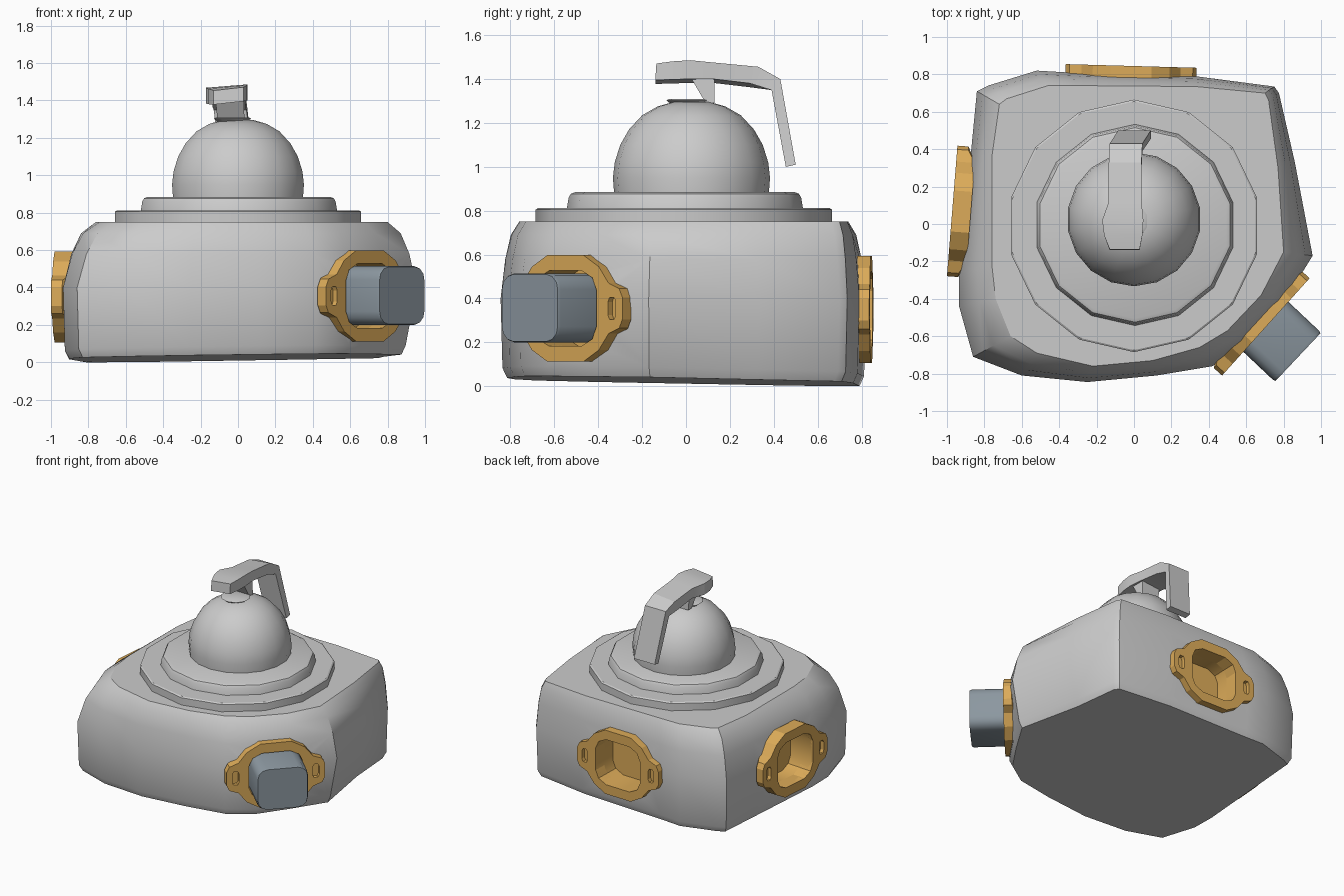
import bpy, bmesh, math
from mathutils import Vector

if "Cube" in bpy.data.objects:
    bpy.data.objects.remove(bpy.data.objects["Cube"])


def material(name, rgb):
    m = bpy.data.materials.new(name)
    m.diffuse_color = (*rgb, 1)
    m.use_nodes = True
    m.node_tree.nodes["Principled BSDF"].inputs["Base Color"].default_value = m.diffuse_color
    return m


STEEL = material("light_grey_metal", (0.60, 0.60, 0.60))
BRASS = material("brass", (0.72, 0.41, 0.10))
PIPE = material("blue_grey_pipe", (0.26, 0.31, 0.35))


def loft(name, rings, mat, angle=30, cap_start=True, cap_end=True, flip=False):
    """Skin a stack of equal-length rings into an object."""
    bm = bmesh.new()
    rows = [[bm.verts.new(p) for p in r] for r in rings]
    n = len(rows[0])
    for a, b in zip(rows, rows[1:]):
        for i in range(n):
            j = (i + 1) % n
            bm.faces.new((a[i], a[j], b[j], b[i]))
    if cap_start:
        bm.faces.new(rows[0][::-1])
    if cap_end:
        bm.faces.new(rows[-1])
    if cap_start and cap_end:
        bmesh.ops.recalc_face_normals(bm, faces=bm.faces)
    if flip:
        bmesh.ops.reverse_faces(bm, faces=bm.faces)
    me = bpy.data.meshes.new(name)
    bm.to_mesh(me)
    bm.free()
    me.materials.append(mat)
    ob = bpy.data.objects.new(name, me)
    bpy.context.collection.objects.link(ob)
    smooth(ob, angle)
    return ob


def smooth(ob, angle):
    bpy.ops.object.select_all(action='DESELECT')
    ob.select_set(True)
    bpy.context.view_layer.objects.active = ob
    bpy.ops.object.shade_smooth_by_angle(angle=math.radians(angle))


def cut(ob, cutters):
    """Subtract cutters from ob and bake the result."""
    for c in cutters:
        c.hide_render = True
        m = ob.modifiers.new("cut", 'BOOLEAN')
        m.operation, m.solver, m.object = 'DIFFERENCE', 'EXACT', c
    dg = bpy.context.evaluated_depsgraph_get()
    me = bpy.data.meshes.new_from_object(ob.evaluated_get(dg))
    ob.modifiers.clear()
    ob.data = me
    for c in cutters:
        bpy.data.objects.remove(c)


def turned(name, profile, center, sides, angle=30):
    """Lathe of (radius, z) rows about a vertical axis."""
    rings = [[(center[0] + r * math.sin(-2 * math.pi * i / sides),
               center[1] + r * math.cos(2 * math.pi * i / sides), z)
              for i in range(sides)] for r, z in profile]
    return loft(name, rings, STEEL, angle)


def mirror4(quarter):
    """Closed outline from its first-quadrant points (right to top)."""
    q = list(quarter)
    return (q + [(-u, v) for u, v in q[::-1]] + [(-u, -v) for u, v in q]
            + [(u, -v) for u, v in q[::-1]])


# ---- body: irregular rounded housing, lower outline blending to top outline
SIDE = [(-.84, .71), (-.78, .74), (-.52, .82), (-.35, .81), (.33, .79), (.75, .735),
        (.775, .70), (.86, .33), (.955, -.17), (.80, -.42), (.60, -.64), (.42, -.76),
        (.12, -.81), (-.25, -.845), (-.60, -.81), (-.86, -.71), (-.935, -.44),
        (-.935, -.25), (-.87, .40)]
TOP = [(-.72, .64), (-.68, .67), (-.46, .74), (-.30, .74), (.33, .735), (.70, .70),
       (.72, .66), (.77, .30), (.80, -.15), (.68, -.38), (.50, -.57), (.35, -.66),
       (.10, -.73), (-.22, -.76), (-.52, -.69), (-.66, -.60), (-.74, -.40),
       (-.76, -.22), (-.76, .36)]


def base_z(x, y):
    return 0.025 + 0.015 * x - 0.02 * y


def low_ring(s, dz):
    pts = [(x * s if x < 0.8 else (x - 0.05) * s, y * s) for x, y in SIDE]
    return [(x, y, max(0, base_z(x, y)) + dz) for x, y in pts]


def high_ring(t, z):
    return [Vector((*a, z)).lerp(Vector((*b, z)), t) for a, b in zip(SIDE, TOP)]


body = loft("body", [low_ring(0.965, 0), low_ring(0.99, 0.045), high_ring(0, 0.40),
                     high_ring(0.25, 0.58), high_ring(0.55, 0.69), high_ring(1, 0.75)], STEEL)

# ---- stepped collar rings and dome
turned("lower_collar", [(.675, .74), (.675, .805), (.665, .812)], (0, -.01), 14)
turned("upper_collar", [(.54, .80), (.53, .86), (.52, .877), (.50, .885)], (.005, -.005), 14)
turned("dome", [(.352, .87), (.358, .95), (.35, 1.02), (.325, 1.10), (.285, 1.17),
                (.225, 1.235), (.155, 1.275), (.085, 1.295)], (0, .025), 18, 40)
turned("dome_cap", [(.075, 1.28), (.105, 1.303), (.09, 1.31)], (-.03, .015), 10)

# ---- lever: sections of (y top, z top, y under, z under, x min, x max)
SECTIONS = [(-.135, 1.465, -.14, 1.39, -.13, .03), (-.06, 1.475, -.06, 1.392, -.16, .045),
            (.02, 1.48, .02, 1.395, -.17, .05), (.12, 1.47, .12, 1.395, -.135, .04),
            (.33, 1.45, .29, 1.375, -.135, .04), (.43, 1.40, .39, 1.35, -.13, .045),
            (.50, 1.01, .455, 1.00, -.085, .09)]
rings = []
for yt, zt, yb, zb, x0, x1 in SECTIONS:
    tilt = 0.012 if yt < 0.4 else 0
    rings.append([(x0, yt, zt - tilt), (x1, yt, zt + tilt / 2),
                  (x1, yb, zb + tilt / 2), (x0, yb, zb - tilt)])
loft("lever", rings, STEEL, 20)
loft("lever_post", [[(-.11, .09, 1.29), (.035, .09, 1.29), (.035, .13, 1.29), (-.11, .13, 1.29)],
                    [(-.12, .02, 1.41), (.03, .02, 1.41), (.03, .13, 1.41), (-.12, .13, 1.41)]],
     STEEL, 20)

# ---- pipe ports
FLANGE = mirror4([(.35, .05), (.33, .09), (.265, .115), (.205, .19), (.11, .243)])
HOLE = mirror4([(.19, .085), (.165, .14), (.10, .172)])
BORE = mirror4([(.20, .09), (.173, .148), (.105, .182)])
SLOT = mirror4([(.024, .03), (.014, .05)])
TUBE = mirror4([(.18, .085), (.172, .12), (.145, .147), (.11, .157)])


def frame(center, heading):
    """Mapping from (across, up, outward) port coordinates to space."""
    n = Vector((math.cos(heading), math.sin(heading), 0))
    u = Vector((-n.y, n.x, 0))
    c = Vector(center)
    return lambda a, b, d: c + u * a + Vector((0, 0, b)) + n * d


def prism(name, outline, f, d0, d1, mat, shift=0, **kw):
    return loft(name, [[f(a + shift, b, d) for a, b in outline] for d in (d0, d1)], mat, **kw)


PORTS = [("back", (-.015, .845, .35), 88.4), ("left", (-.972, .07, .35), 175.4),
         ("front", (.705, -.55, .355), -42)]
bores = []
for label, center, deg in PORTS:
    f = frame(center, math.radians(deg))
    # flange plate, thinner at the ears
    back = [f(a, b, -.06 if abs(a) > .3 else -.10) for a, b in FLANGE]
    front = [f(a, b, 0) for a, b in FLANGE]
    plate = loft(label + "_flange", [back, front], BRASS)
    bm = bmesh.new()
    bm.from_mesh(plate.data)
    bmesh.ops.triangulate(bm, faces=bm.faces)
    bm.to_mesh(plate.data)
    bm.free()
    cut(plate, [prism("hole_cutter", HOLE, f, -.3, .1, BRASS)]
        + [prism("slot_cutter", SLOT, f, -.03, .1, BRASS, shift=s * .285) for s in (-1, 1)])
    smooth(plate, 20)
    # recessed cup behind the flange
    prism(label + "_socket", HOLE, f, -.20, -.01, BRASS, cap_end=False, flip=True)
    bores.append(prism("bore_cutter", BORE, f, -.22, .1, STEEL))
cut(body, bores)
smooth(body, 30)

# ---- pipe stub in the front port
f = frame((.705, -.55, .357), math.radians(-43.3))
loft("pipe_stub", [[f(a * s, b * s, d) for a, b in TUBE]
                   for s, d in ((1, -.18), (1, .222), (.97, .236))], PIPE, 50)
